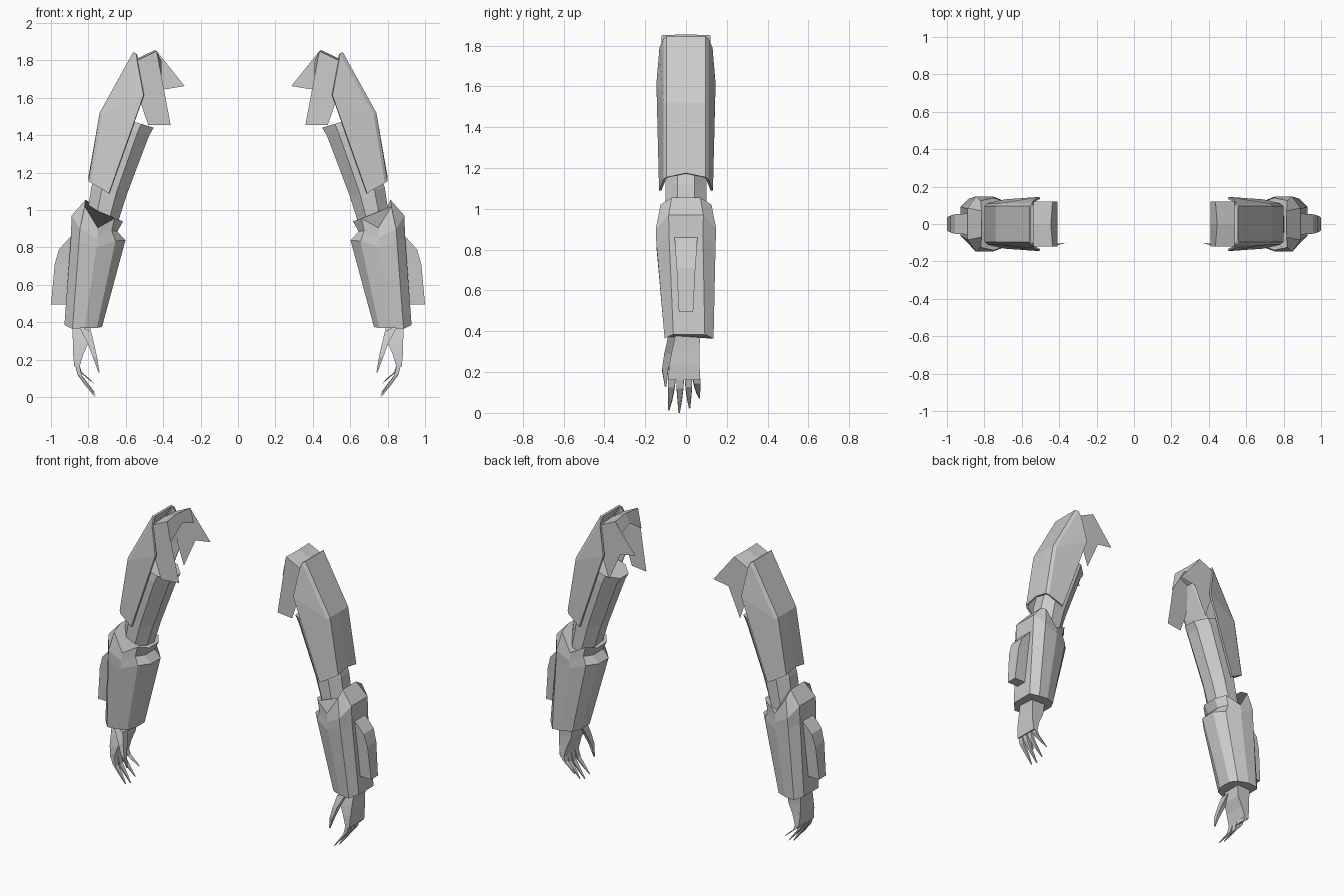
import bpy, bmesh, math

if "Cube" in bpy.data.objects:
    bpy.data.objects.remove(bpy.data.objects["Cube"])

grey = bpy.data.materials.new("light_grey")
grey.diffuse_color = (0.6, 0.6, 0.6, 1)
grey.use_nodes = True
grey.node_tree.nodes["Principled BSDF"].inputs["Base Color"].default_value = grey.diffuse_color


def finish(name, bm, closed=True):
    """Turn a bmesh into an object mirrored to the other arm."""
    if closed:
        bmesh.ops.recalc_face_normals(bm, faces=bm.faces[:])
    me = bpy.data.meshes.new(name)
    bm.to_mesh(me)
    bm.free()
    me.materials.append(grey)
    ob = bpy.data.objects.new(name, me)
    bpy.context.collection.objects.link(ob)
    return ob


def mirror(ob):
    m = ob.modifiers.new("mirror", 'MIRROR')
    m.use_mirror_merge = False
    return ob


def loft(name, rings, closed=True):
    """Skin a list of equal-length rings; closed rings get end caps."""
    bm = bmesh.new()
    vs = [[bm.verts.new(p) for p in r] for r in rings]
    n = len(rings[0])
    for a, b in zip(vs, vs[1:]):
        for i in range(n if closed else n - 1):
            j = (i + 1) % n
            bm.faces.new((a[i], b[i], b[j], a[j]))
    if closed:
        bm.faces.new(vs[0])
        bm.faces.new(vs[-1][::-1])
    return finish(name, bm, closed)


def box_ring(x0, x1, y0, y1, z, dz=0.0):
    return [(x0, y0, z), (x1, y0, z + dz), (x1, y1, z + dz), (x0, y1, z)]


def both_sides(half, shift=0.0):
    """Ring from front-half points, outer to inner, reflected to the back."""
    return half + [(x, -y + shift, z) for x, y, z in reversed(half)]


# Upper arm plate: bent open shell wrapped round the outside
def plate_ring(inner, outer, w_in, w_out, peak):
    (xi, zi), (xo, zo) = inner, outer
    front = [(xi, -w_in, zi), (xo - .015, -w_out - .015, zo - .01), (xo, -w_out, zo)]
    back = [(x, -y, z) for x, y, z in reversed(front)]
    return front + [(xo, 0, zo + peak)] + back


plate = loft("upper_arm_plate", [
    plate_ring((.538, 1.79), (.56, 1.845), .13, .095, 0),
    plate_ring((.505, 1.615), (.74, 1.52), .145, .095, 0),
    plate_ring((.69, 1.09), (.80, 1.155), .132, .095, .02)], closed=False)
sol = plate.modifiers.new("thickness", 'SOLIDIFY')
sol.thickness = .012
sol.offset = -1
mirror(plate)

# Shoulder shell: front panel, spiked back panel and peaked top
bm = bmesh.new()


def face(*pts):
    bm.faces.new([bm.verts.new(p) for p in pts])


F, B = -.12, .12
face((.435, F, 1.85), (.36, -.10, 1.455), (.48, F, 1.455), (.53, F, 1.6), (.54, F, 1.80))
face((.435, B, 1.85), (.54, B, 1.80), (.53, B, 1.6), (.48, B, 1.455), (.395, B, 1.645), (.285, B, 1.663))
face((.435, F, 1.85), (.54, F, 1.80), (.54, 0, 1.81), (.445, 0, 1.855))
face((.445, 0, 1.855), (.54, 0, 1.81), (.54, B, 1.80), (.435, B, 1.85))
face((.435, F, 1.85), (.445, 0, 1.855), (.41, 0, 1.80), (.41, F, 1.72))
face((.445, 0, 1.855), (.435, B, 1.85), (.41, B, 1.76), (.41, 0, 1.80))
bmesh.ops.remove_doubles(bm, verts=bm.verts[:], dist=.0005)
mirror(finish("shoulder_shell", bm, closed=False))


# Upper arm: eight-sided tube down into the forearm
def oval(cx, cz, rx, ry, tilt=0.0, n=8):
    ring = []
    for k in range(n):
        a = 2 * math.pi * (k + .5) / n
        dx = rx * math.cos(a) * 1.08
        ring.append((cx + dx, ry * math.sin(a) * 1.08, cz + tilt * dx))
    return ring


mirror(loft("upper_arm", [oval(.565, 1.475, .115, .105, .3), oval(.58, 1.43, .105, .11, .3),
                          oval(.69, 1.10, .095, .10, .2), oval(.745, .86, .08, .10)]))

# Forearm guard: raised elbow rim, notched inner cuff, tapering to the wrist
mirror(loft("forearm_guard", [
    both_sides([(.815, -.07, 1.055), (.82, -.125, 1.02), (.75, -.14, .905),
                (.66, -.11, .955), (.615, -.05, .94)]),
    both_sides([(.89, -.085, .97), (.845, -.148, .90), (.752, -.146, .85),
                (.675, -.11, .89), (.645, -.05, .885)]),
    both_sides([(.893, -.083, .86), (.85, -.145, .83), (.757, -.144, .80),
                (.655, -.112, .835), (.602, -.05, .838)]),
    both_sides([(.928, -.062, .385), (.885, -.105, .365), (.82, -.105, .37),
                (.755, -.08, .37), (.727, -.03, .375)], .03)]))

# Outer fin on the forearm
mirror(loft("forearm_fin", [
    box_ring(.87, .893, -.056, .056, .87, -.01),
    box_ring(.88, .957, -.052, .052, .80, -.01),
    box_ring(.88, .98, -.046, .046, .71),
    box_ring(.89, 1.0, -.035, .035, .495)]))

# Hand
mirror(loft("palm", [
    box_ring(.785, .887, -.05, .07, .39),
    box_ring(.795, .883, -.07, .065, .30),
    box_ring(.825, .882, -.082, .066, .235),
    box_ring(.848, .875, -.088, .07, .16)]))


def digit(name, path):
    """Tapering finger along (x, y, z, half thickness, half width) stations."""
    mirror(loft(name, [box_ring(x - t, x + t, y - w, y + w, z, t) for x, y, z, t, w in path]))


for i, (y, tip) in enumerate([(-.068, .012), (-.028, 0), (.012, .022), (.05, .07)]):
    d = (i - 1.5) * .008
    drop = .165 - tip
    digit("finger_%d" % (i + 1), [
        (.862, y, .175, .013, .019),
        (.846, y + d * .4, .165 - drop * .35, .012, .016),
        (.805, y + d * .8, .165 - drop * .7, .010, .010),
        (.764 + .1 * tip, y + d * 1.4, tip, .003, .003)])

digit("thumb", [(.82, -.055, .35, .035, .03), (.785, -.085, .27, .019, .022),
                (.765, -.102, .205, .013, .015), (.743, -.10, .13, .003, .004)])
